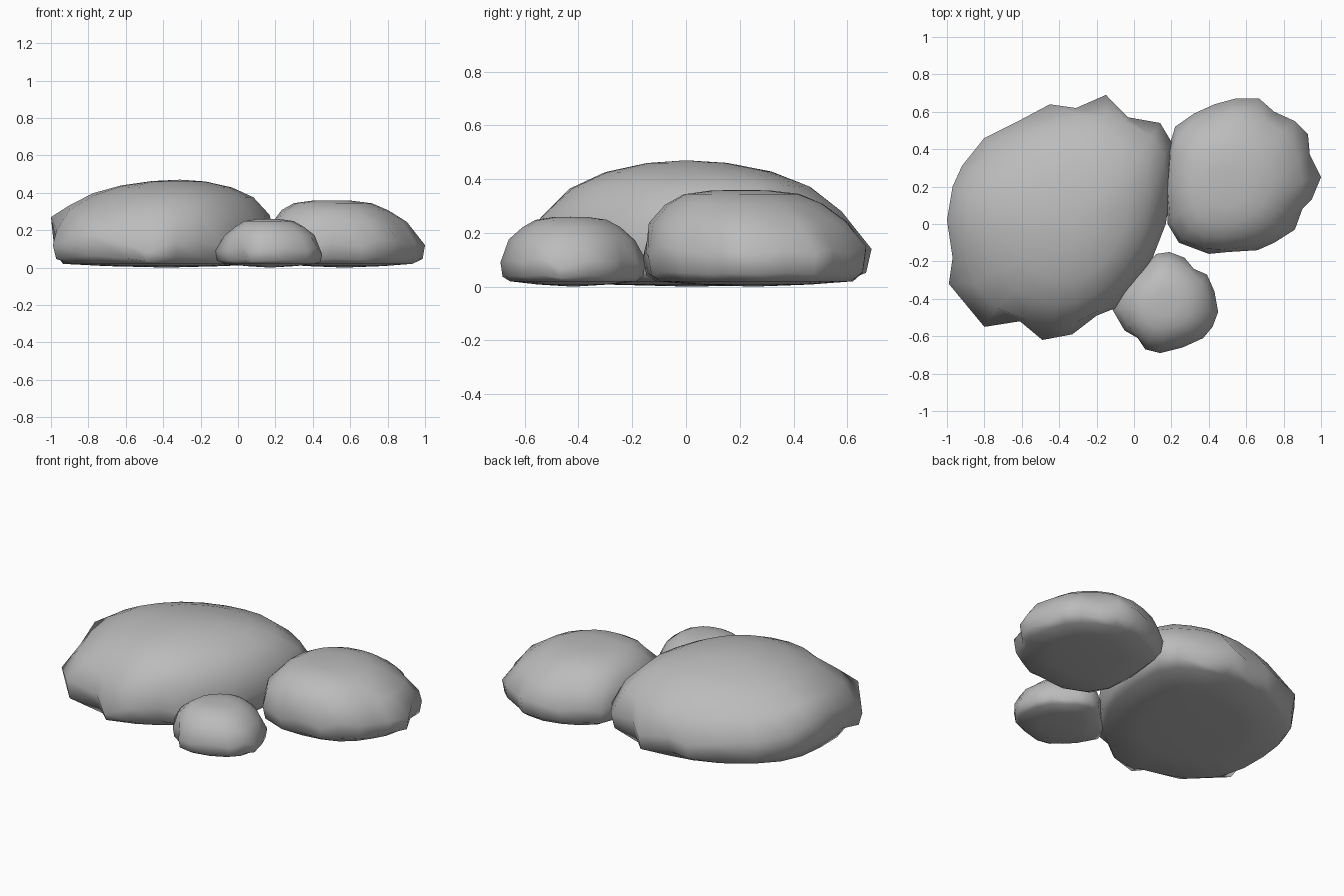
import bpy
import bmesh
import math
import random
from mathutils import Vector

random.seed(4)

cube = bpy.data.objects.get("Cube")
if cube:
    bpy.data.objects.remove(cube, do_unlink=True)

# One stone colour
stone = bpy.data.materials.new("stone_grey")
stone.use_nodes = True
colour = (0.5, 0.5, 0.5, 1)
stone.diffuse_color = colour
shader = next(n for n in stone.node_tree.nodes if n.type == "BSDF_PRINCIPLED")
shader.inputs["Base Color"].default_value = colour
shader.inputs["Roughness"].default_value = 0.9


def soften(points, amount):
    """Pull each outline point toward the middle of its neighbours."""
    count = len(points)
    return [p.lerp((points[i - 1] + points[(i + 1) % count]) / 2, amount)
            for i, p in enumerate(points)]


def rock(name, outline, centre, apex, peak, base_scale, dome):
    """Stack rings from a flat base, over the jagged girth, to a low dome."""
    girth = [Vector(p) / 100 for p in outline]
    soft = soften(girth, 0.5)
    softer = soften(soften(soft, 0.5), 0.5)
    middle = Vector(centre) / 100
    apex = Vector(apex) / 100
    peak = peak / 100

    def ring(points, scale, height, rise=0):
        shift = (apex - middle) * rise
        result = []
        for p in points:
            flat = middle + (p.xy - middle) * scale + shift
            result.append(Vector((flat.x, flat.y, height(p.z))))
        return result

    rings = [ring(softer, base_scale * 0.6, lambda z: 0.008),
             ring(soft, base_scale, lambda z: 0.02),
             ring(girth, 0.97, lambda z: z * 0.3 + 0.01),
             girth]
    for i, (scale, rise) in enumerate(dome):
        source = soft if i == 0 else softer
        lump = 0.01 * (1 - rise)
        rings.append(ring(
            source, scale, lambda z: z + (peak - z) * rise
            + random.uniform(-lump, lump), rise))

    bm = bmesh.new()
    loops = [[bm.verts.new(p) for p in r] for r in rings]
    count = len(girth)
    for low, high in zip(loops, loops[1:]):
        for i in range(count):
            j = (i + 1) % count
            bm.faces.new((low[i], low[j], high[j], high[i]))
    # Close the underside and the crown
    bottom = bm.verts.new((middle.x, middle.y, 0))
    crown = bm.verts.new((apex.x, apex.y, peak))
    for i in range(count):
        j = (i + 1) % count
        bm.faces.new((bottom, loops[0][j], loops[0][i]))
        bm.faces.new((crown, loops[-1][i], loops[-1][j]))
    bmesh.ops.recalc_face_normals(bm, faces=bm.faces[:])

    mesh = bpy.data.meshes.new(name)
    bm.to_mesh(mesh)
    bm.free()
    mesh.materials.append(stone)
    obj = bpy.data.objects.new(name, mesh)
    bpy.context.collection.objects.link(obj)
    bpy.ops.object.select_all(action="DESELECT")
    obj.select_set(True)
    bpy.context.view_layer.objects.active = obj
    bpy.ops.object.shade_smooth_by_angle(angle=math.radians(70))


# Girth outlines as x, y, z in hundredths
large_girth = [
    (-100, 2, 27), (-97, 20, 24), (-92, 31, 20), (-80, 46, 18),
    (-60, 56, 16), (-45, 64, 14), (-31, 62, 15), (-15, 69, 14),
    (-3, 57, 16), (14, 54, 14), (20, 44, 16), (20, 20, 16),
    (17, 0, 16), (10, -18, 14), (0, -32, 13), (-10, -45, 12),
    (-20, -49, 14), (-33, -59, 14), (-49, -62, 8), (-61, -52, 13),
    (-80, -55, 18), (-99, -32, 12), (-97, -18, 20)]
medium_girth = [
    (19, 42, 14), (22, 52, 12), (32, 59, 14), (43, 64, 12), (54, 67, 14),
    (67, 67, 15), (75, 60, 12), (86, 55, 14), (93, 48, 12), (94, 37, 14),
    (100, 25, 12), (95, 13, 13), (90, 8, 12), (86, -3, 14), (75, -10, 15),
    (66, -14, 11), (50, -15, 13), (40, -16, 11), (24, -10, 12),
    (18, 0, 13), (17, 20, 12)]
small_girth = [
    (-12, -45, 9), (-8, -34, 10), (0, -28, 9), (7, -21, 11), (12, -16, 9),
    (19, -15, 10), (27, -18, 9), (32, -24, 11), (39, -27, 9), (43, -36, 10),
    (45, -47, 7), (42, -55, 11), (37, -61, 9), (26, -66, 10), (14, -69, 9),
    (6, -67, 8), (2, -61, 11), (-5, -57, 9)]

broad_dome = [(0.91, 0.4), (0.75, 0.7), (0.52, 0.87), (0.25, 0.97)]
full_dome = [(0.91, 0.48), (0.75, 0.77), (0.55, 0.93), (0.28, 0.99)]

rock("large_rock", large_girth, (-38, 2), (-31, 0), 47, 0.92, broad_dome)
rock("medium_rock", medium_girth, (57, 25), (50, 20), 36, 0.9, full_dome)
rock("small_rock", small_girth, (17, -42), (16, -43), 26, 0.91, full_dome)
